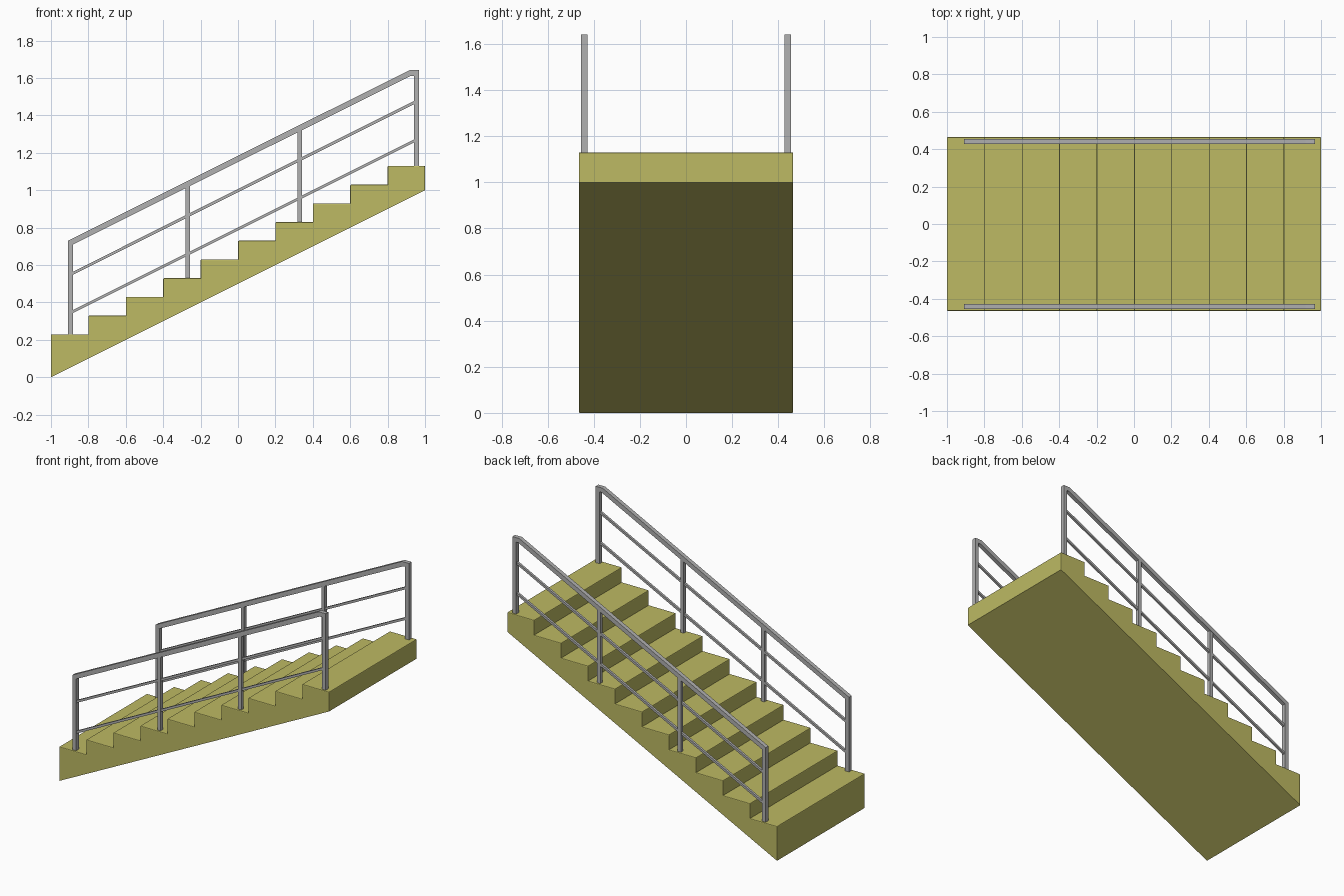
import bpy
import bmesh
from mathutils import Vector

cube = bpy.data.objects.get("Cube")
if cube:
    bpy.data.objects.remove(cube, do_unlink=True)

STEPS, RUN, RISE = 10, 0.2, 0.1
HALF_WIDTH = 0.465
RAIL_Y = 0.441


def make_material(name, color):
    mat = bpy.data.materials.new(name)
    mat.use_nodes = True
    mat.diffuse_color = color
    mat.node_tree.nodes["Principled BSDF"].inputs["Base Color"].default_value = color
    return mat


olive = make_material("olive yellow", (0.51, 0.49, 0.125, 1))
grey = make_material("rail grey", (0.44, 0.44, 0.44, 1))


def extrude_profile(name, points, y, half, mat, bevel=0):
    """Extrude an x-z outline along y, optionally softening its upper edges."""
    bm = bmesh.new()
    face = bm.faces.new([bm.verts.new((x, y - half, z)) for x, z in points])
    out = bmesh.ops.extrude_face_region(bm, geom=[face])
    moved = [g for g in out["geom"] if isinstance(g, bmesh.types.BMVert)]
    bmesh.ops.translate(bm, verts=moved, vec=(0, 2 * half, 0))
    bmesh.ops.recalc_face_normals(bm, faces=bm.faces[:])
    bm.normal_update()
    if bevel:
        edges = [e for e in bm.edges if e.is_convex
                 and all(f.normal.z > -0.5 for f in e.link_faces)]
        bmesh.ops.bevel(bm, geom=edges, offset=bevel, segments=2,
                        profile=0.5, affect="EDGES", clamp_overlap=True)
    mesh = bpy.data.meshes.new(name)
    bm.to_mesh(mesh)
    bm.free()
    mesh.materials.append(mat)
    obj = bpy.data.objects.new(name, mesh)
    bpy.context.collection.objects.link(obj)
    return obj


def bar(name, start, end, y, width):
    """Square bar between two x-z points."""
    a, b = Vector(start), Vector(end)
    d = (b - a).normalized()
    n = Vector((-d.y, d.x)) * width / 2
    extrude_profile(name, [a - n, b - n, b + n, a + n], y, width / 2, grey)


# Stair block: stepped top with a sloping flat underside
outline = [(1, 1), (-1, 0)]
for i in range(STEPS):
    x, z = -1 + i * RUN, 0.23 + i * RISE
    outline += [(x, z), (x + RUN, z)]
extrude_profile("stair_block", outline, 0, HALF_WIDTH, olive, bevel=0.005)

# Railings on both sides
top_rail = [(-0.909, 0.697), (0.925, 1.612), (0.968, 1.612),
            (0.968, 1.642), (0.917, 1.642), (-0.909, 0.73)]
posts = [(-0.895, 0.23, 0.71, 0.028), (-0.268, 0.53, 1.03, 0.024),
         (0.33, 0.83, 1.33, 0.024), (0.954, 1.13, 1.62, 0.028)]

for side, y in (("left", -RAIL_Y), ("right", RAIL_Y)):
    extrude_profile(f"{side}_handrail", top_rail, y, 0.014, grey)
    for i, (x, low, high, width) in enumerate(posts):
        bar(f"{side}_post_{i + 1}", (x, low - 0.01), (x, high), y, width)
    for label, z in (("lower", 0.345), ("upper", 0.55)):
        bar(f"{side}_{label}_bar", (-0.895, z), (0.954, z + 0.925), y, 0.015)
